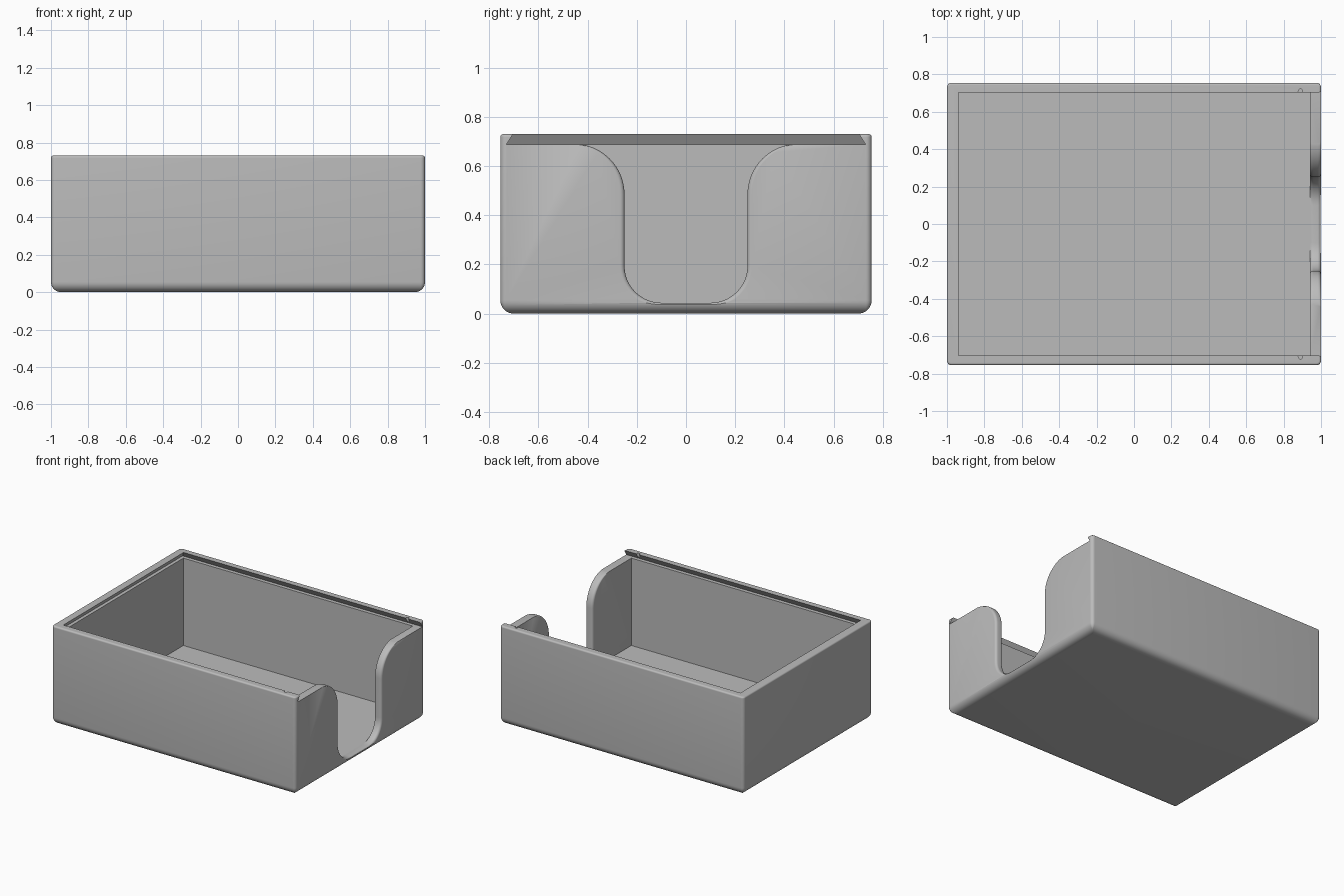
import bpy, bmesh
from math import sin, cos, pi, sqrt

cube = bpy.data.objects.get("Cube")
if cube:
    bpy.data.objects.remove(cube, do_unlink=True)

grey = bpy.data.materials.new("plain grey")
grey.use_nodes = True
colour = (0.5, 0.5, 0.5, 1)
grey.diffuse_color = colour
grey.node_tree.nodes["Principled BSDF"].inputs["Base Color"].default_value = colour


def loft(name, rings):
    """Closed solid through a list of rings with equal point counts."""
    bm = bmesh.new()
    loops = [[bm.verts.new(p) for p in ring] for ring in rings]
    n = len(loops[0])
    for a, b in zip(loops, loops[1:]):
        for i in range(n):
            j = (i + 1) % n
            bm.faces.new((a[i], a[j], b[j], b[i]))
    bm.faces.new(loops[0])
    bm.faces.new(loops[-1])
    bmesh.ops.recalc_face_normals(bm, faces=bm.faces[:])
    mesh = bpy.data.meshes.new(name)
    bm.to_mesh(mesh)
    bm.free()
    mesh.materials.append(grey)
    obj = bpy.data.objects.new(name, mesh)
    bpy.context.collection.objects.link(obj)
    return obj


def rounded_rect(x, y, r, z, steps=6):
    pts = []
    for k, (sx, sy) in enumerate(((1, 1), (-1, 1), (-1, -1), (1, -1))):
        for i in range(steps + 1):
            a = (k + i / steps) * pi / 2
            pts.append((sx * (x - r) + r * cos(a), sy * (y - r) + r * sin(a), z))
    return pts


def rect(x0, x1, y, z):
    return [(x0, -y, z), (x1, -y, z), (x1, y, z), (x0, y, z)]


# Outer body: large round along the bottom, small round along the top
WIDTH, DEPTH, HEIGHT = 1.0, 0.755, 0.73
sections = []
for r, top in ((0.055, False), (0.012, True)):
    for i in range(9):
        a = i / 8 * pi / 2
        inset = r * (1 - cos(a)) if top else r * (1 - sin(a))
        z = HEIGHT - r + r * sin(a) if top else r - r * cos(a)
        sections.append((inset, z))
body = loft("box_body", [
    rounded_rect(WIDTH - d, DEPTH - d, max(0.024 - d, 0.004), z) for d, z in sections])

# Inside space and the dovetail slot for a sliding lid
cavity = loft("cavity_cutter", [rect(-0.94, 0.94, 0.703, z) for z in (0.041, 0.71)])
slot = loft("lid_slot_cutter", [rect(-0.965, 1.1, 0.73, 0.688),
                                rect(-0.915, 1.1, 0.68, 0.768)])


# Finger opening in the +x wall, flared to soften both edges
def notch_half(d):
    pts = [(0.455 + d, 0.76)]
    for i in range(17):
        a = pi / 2 * (1 + i / 16)
        pts.append((0.455 + d + 0.205 * cos(a), 0.485 + 0.205 * sin(a)))
    for i in range(13):
        a = -pi / 2 * i / 12
        pts.append((0.1 + (0.15 + d) * cos(a), 0.194 + (0.15 + d) * sin(a)))
    return pts


def notch_ring(x, d):
    half = notch_half(d)
    pts = half + [(-y, z) for y, z in reversed(half)]
    low = 0.043 if x < 0.97 else 0
    return [(x, y, max(z, low)) for y, z in pts]


R = 0.018
profile = [(0.9, R)]
for i in range(7):
    a = i / 6 * pi / 2
    profile.append((0.94 + R * (1 - cos(a)), R * (1 - sin(a))))
profile += [(1.94 - x, d) for x, d in reversed(profile[1:])] + [(1.08, R)]
notch = loft("finger_notch_cutter", [notch_ring(x, d) for x, d in profile])

# Small detents in the two rails near the open end
detents = []
for side in (-1, 1):
    detents.append(loft("detent_cutter", [
        [(0.89 + 0.012 * cos(i * pi / 8), side * 0.71 + 0.012 * sin(i * pi / 8), z)
         for i in range(16)] for z in (0.695, 0.76)]))

# Cut everything out of the body
bpy.ops.object.select_all(action="DESELECT")
bpy.context.view_layer.objects.active = body
body.select_set(True)
for cutter in [cavity, slot, notch] + detents:
    cutter.hide_render = True
    mod = body.modifiers.new(cutter.name, "BOOLEAN")
    mod.operation = "DIFFERENCE"
    mod.solver = "EXACT"
    mod.object = cutter
    bpy.ops.object.modifier_apply(modifier=mod.name)
    bpy.data.objects.remove(cutter, do_unlink=True)

bpy.ops.object.shade_smooth_by_angle(angle=pi / 6)
